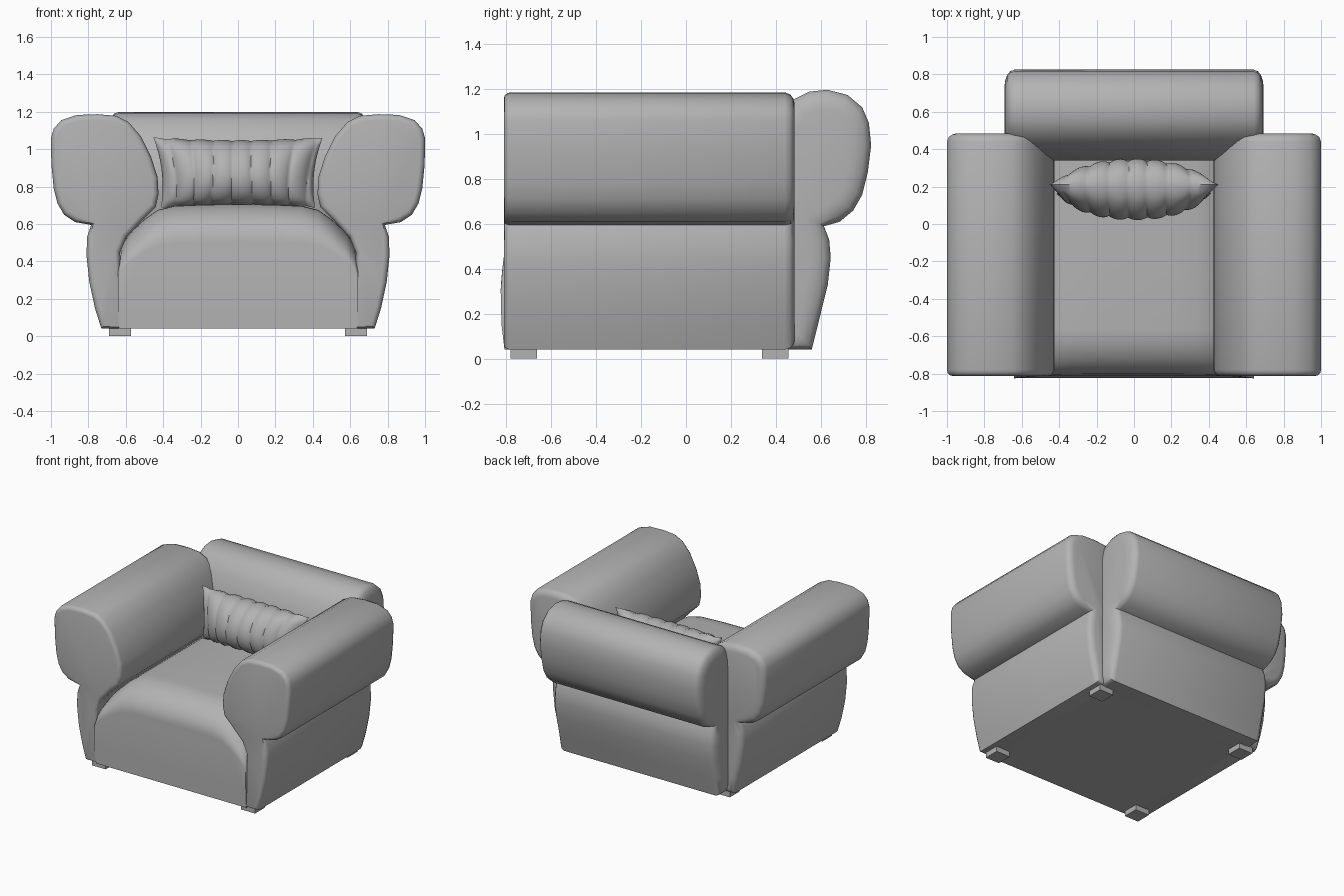
import bpy
import bmesh
import math
from mathutils import Vector

if "Cube" in bpy.data.objects:
    bpy.data.objects.remove(bpy.data.objects["Cube"])

GREY = (0.45, 0.45, 0.45, 1)
fabric = bpy.data.materials.new("grey fabric")
fabric.diffuse_color = GREY
fabric.use_nodes = True
fabric.node_tree.nodes["Principled BSDF"].inputs["Base Color"].default_value = GREY


def finish(name, bm, angle=40):
    """Turn a bmesh into a smooth shaded object."""
    bmesh.ops.recalc_face_normals(bm, faces=bm.faces)
    mesh = bpy.data.meshes.new(name)
    bm.to_mesh(mesh)
    bm.free()
    mesh.materials.append(fabric)
    obj = bpy.data.objects.new(name, mesh)
    bpy.context.collection.objects.link(obj)
    bpy.ops.object.select_all(action="DESELECT")
    obj.select_set(True)
    bpy.context.view_layer.objects.active = obj
    bpy.ops.object.shade_smooth_by_angle(angle=math.radians(angle))
    return obj


def loft(name, rings, angle=40):
    """Skin a row of closed rings and cap both ends."""
    bm = bmesh.new()
    loops = [[bm.verts.new(p) for p in ring] for ring in rings]
    n = len(loops[0])
    for a, b in zip(loops, loops[1:]):
        for i in range(n):
            j = (i + 1) % n
            bm.faces.new((a[i], a[j], b[j], b[i]))
    bm.faces.new(loops[0])
    bm.faces.new(loops[-1])
    return finish(name, bm, angle)


def inset(profile, d):
    """Move a counter-clockwise outline inward by d."""
    pts = [Vector(p) for p in profile]
    out = []
    for i, p in enumerate(pts):
        a = (p - pts[i - 1]).normalized()
        b = (pts[(i + 1) % len(pts)] - p).normalized()
        t = (a + b).normalized()
        out.append(p + Vector((-t.y, t.x)) * d)
    return out


# Armrests: a rolled cushion over a tapering side panel
arm_profile = [(0.62, 0.04), (0.73, 0.04), (0.765, 0.15), (0.795, 0.29), (0.81, 0.43),
               (0.807, 0.53), (0.785, 0.595), (0.87, 0.61), (0.93, 0.65), (0.965, 0.71),
               (0.985, 0.79), (0.998, 0.92), (1.0, 1.06), (0.985, 1.11), (0.945, 1.155),
               (0.86, 1.183), (0.75, 1.187), (0.65, 1.178), (0.585, 1.145), (0.52, 1.07),
               (0.465, 0.96), (0.43, 0.85), (0.425, 0.76), (0.44, 0.69), (0.51, 0.62),
               (0.595, 0.53), (0.63, 0.45)]
arm_steps = [(-0.812, 0.03), (-0.808, 0.014), (-0.795, 0.004), (-0.78, 0),
             (0.44, 0), (0.465, 0.01), (0.478, 0.028), (0.484, 0.05)]
for side, label in ((1, "left"), (-1, "right")):
    loft(label + "_armrest", [[(side * p[0], y, max(p[1], 0.04)) for p in inset(arm_profile, d)]
                              for y, d in arm_steps])

# Backrest: the same rolled form with domed ends
back_profile = [(0.42, 0.04), (0.56, 0.04), (0.595, 0.18), (0.632, 0.33), (0.645, 0.45),
                (0.638, 0.53), (0.615, 0.59), (0.685, 0.61), (0.745, 0.66), (0.785, 0.73),
                (0.81, 0.83), (0.825, 0.95), (0.815, 1.05), (0.785, 1.12), (0.72, 1.175),
                (0.63, 1.198), (0.55, 1.19), (0.48, 1.155), (0.42, 1.08), (0.37, 0.97),
                (0.34, 0.85), (0.34, 0.74), (0.37, 0.66)]
back_steps = [(0.693, 0.09), (0.689, 0.06), (0.678, 0.028), (0.662, 0.008), (0.64, 0)]
back_steps = [(-x, d) for x, d in back_steps] + back_steps[::-1]
loft("backrest", [[(x, p[0], max(p[1], 0.04)) for p in inset(back_profile, d)]
                  for x, d in back_steps])

# Seat: a crowned block that rolls over at the front
half = [(0.636, 0.04), (0.642, 0.2), (0.642, 0.42), (0.625, 0.485), (0.58, 0.55),
        (0.5, 0.625), (0.43, 0.675), (0.34, 0.697), (0.18, 0.704)]
seat_profile = half + [(0, 0.706)] + [(-x, z) for x, z in half[::-1]]
rings = []
for k in range(11):
    a = math.radians(9 * k)
    y = -0.56 - 0.245 * math.cos(a)
    drop = 0.7 + 0.3 * math.sin(a)
    rings.append([(x, y - 0.022 * math.cos(a) * math.sin(math.pi * min(1, z / 0.7)),
                   0.04 + (z - 0.04) * drop) for x, z in seat_profile])
rings += [[(x, y, z) for x, z in seat_profile] for y in (-0.2, 0.5)]
loft("seat", rings, 50)

# Scatter cushion: two bulging sheets with folded pleats
bm = bmesh.new()
NU, NV = 96, 20
for face in (-1, 1):
    grid = []
    for j in range(NV + 1):
        v = -1 + 2 * j / NV
        row = []
        for i in range(NU + 1):
            u = -1 + 2 * i / NU
            bulge = (max(0, 1 - abs(u) ** 2.2) ** 0.6) * (max(0, 1 - v * v) ** 0.55)
            phase = (4 * (u + 0.03 * v * math.sin(5 * u)) + 4.3) % 1
            pleat = 0.018 * (math.sin(math.pi * phase) ** 0.5 - 0.6) * min(1, 3 * bulge)
            wide = 0.432 + 0.02 * v - 0.025 * (1 - v * v)
            tall = 0.168 + 0.014 * u * u + 0.006 * math.sin(math.pi * phase)
            y = 0.185 + 0.025 * v + face * (0.155 * bulge + pleat)
            row.append(bm.verts.new((wide * u, y, 0.875 + tall * v)))
        grid.append(row)
    for r, s in zip(grid, grid[1:]):
        for i in range(NU):
            bm.faces.new((r[i], r[i + 1], s[i + 1], s[i]))
bmesh.ops.remove_doubles(bm, verts=bm.verts, dist=0.0005)
finish("scatter_cushion", bm, 45)

# Feet: four low square blocks
for fx, side in ((0.632, "left"), (-0.632, "right")):
    for fy, end in ((-0.722, "front"), (0.398, "back")):
        bm = bmesh.new()
        bmesh.ops.create_cube(bm, size=1)
        bmesh.ops.scale(bm, vec=(0.118, 0.118, 0.05), verts=bm.verts)
        bmesh.ops.translate(bm, vec=(fx, fy, 0.025), verts=bm.verts)
        finish(f"{end}_{side}_foot", bm)
